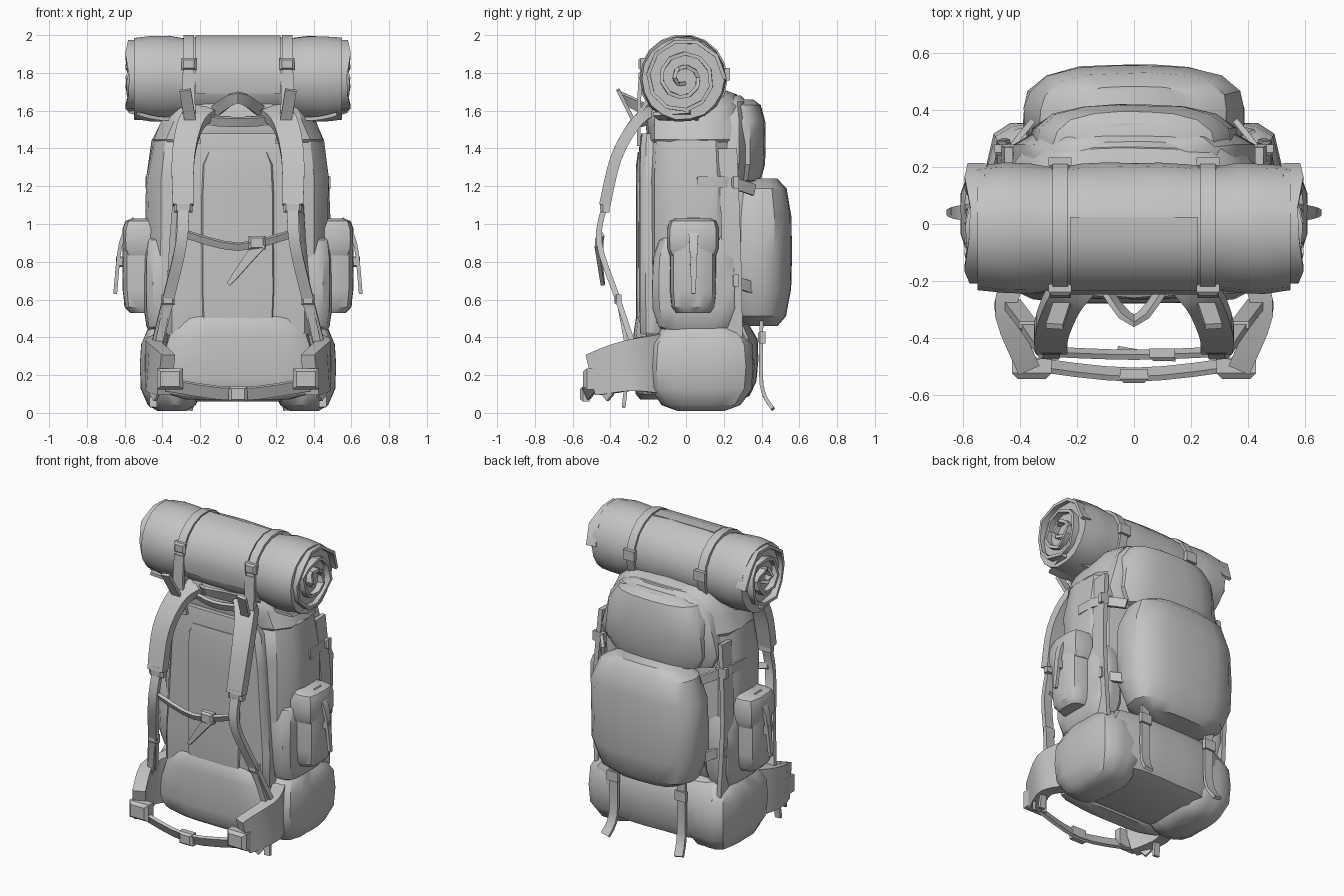
import bpy, bmesh, math, random
from math import sin, cos, pi
from mathutils import Vector

random.seed(4)
cube = bpy.data.objects.get("Cube")
if cube:
    bpy.data.objects.remove(cube, do_unlink=True)

grey = bpy.data.materials.new("grey fabric")
grey.use_nodes = True
grey.diffuse_color = (0.55, 0.55, 0.55, 1)
grey.node_tree.nodes["Principled BSDF"].inputs["Base Color"].default_value = grey.diffuse_color

ACROSS, DEPTH, UP = Vector((1, 0, 0)), Vector((0, 1, 0)), Vector((0, 0, 1))


def skin(name, rings, mirror=False):
    """Bridge rings of points into a capped solid, optionally mirrored to the other side."""
    bm = bmesh.new()
    loops = [[bm.verts.new(point) for point in ring] for ring in rings]
    bm.faces.new(loops[0])
    bm.faces.new(loops[-1])
    for lower, upper in zip(loops, loops[1:]):
        for i in range(len(lower)):
            bm.faces.new((lower[i - 1], lower[i], upper[i], upper[i - 1]))
    bmesh.ops.recalc_face_normals(bm, faces=bm.faces)
    mesh = bpy.data.meshes.new(name)
    bm.to_mesh(mesh)
    bm.free()
    mesh.materials.append(grey)
    part = bpy.data.objects.new(name, mesh)
    bpy.context.collection.objects.link(part)
    bpy.ops.object.select_all(action="DESELECT")
    part.select_set(True)
    bpy.context.view_layer.objects.active = part
    bpy.ops.object.shade_smooth_by_angle(angle=math.radians(35))
    if mirror:
        part.modifiers.new("Mirror", "MIRROR")


def bag(name, bottom, top, width, front, back, taper=0, square=4, plan=4, offset=0, mirror=False,
        levels=7, sides=20):
    """Stuffed fabric volume: rings of rounded plan that close in towards both ends."""
    rings = []
    for level in range(levels):
        u = -cos(pi * level / (levels - 1))
        end = (1 - abs(0.97 * u) ** square) ** (1 / square)
        half_width = width * end * (1 - taper * (u + 1) / 2)
        half_depth = (back - front) / 2 * end
        ring = []
        for i in range(sides):
            a = 2 * pi * (i + 0.5) / sides
            reach = (abs(cos(a)) ** plan + abs(sin(a)) ** plan) ** (-1 / plan)
            reach *= random.uniform(0.985, 1.015)
            ring.append((offset + half_width * cos(a) * reach,
                         (front + back) / 2 + half_depth * sin(a) * reach,
                         (bottom + top) / 2 + (top - bottom) / 2 * u))
        rings.append(ring)
    skin(name, rings, mirror)


def smooth_path(path, steps):
    """Points on a curve that passes through every point of the path."""
    points = []
    for i in range(len(path) - 1):
        b, c = path[i], path[i + 1]
        before, after = path[max(i - 1, 0)], path[min(i + 2, len(path) - 1)]
        for step in range(steps):
            t = step / steps
            bend = (c - before) * t * (1 - t) ** 2 - (after - b) * t * t * (1 - t)
            points.append(b.lerp(c, t * t * (3 - 2 * t)) + bend / 2)
    return points + [path[-1]]


def strap(name, path, width, tip=None, thick=0.02, axis=ACROSS, mirror=False, steps=4):
    """Flat band along a smoothed path; its width lies along the axis and may narrow to the tip."""
    points = smooth_path([Vector(p) for p in path], steps)
    last = len(points) - 1
    rings = []
    for i, point in enumerate(points):
        along = (points[min(i + 1, last)] - points[max(i - 1, 0)]).normalized()
        side = (axis - along * axis.dot(along)).normalized()
        normal = along.cross(side) * thick / 2
        side *= (width + ((tip or width) - width) * i / last) / 2
        rings.append([point + side + normal, point - side + normal,
                      point - side - normal, point + side - normal])
    skin(name, rings, mirror)


def span(name, half, end, middle, width):
    """Slightly tilted band from side to side; end and middle are (y, z)."""
    strap(name, [(-half, *end), (0, *middle), (half, *end)], width, axis=UP - DEPTH / 2)


def buckle(name, centre, size, mirror=True):
    """Small bevelled block."""
    x, y, z = centre
    corners = ((1, 1), (-1, 1), (-1, -1), (1, -1))
    skin(name, [[(x + a * size * k / 2, y + depth * size / 4, z + b * size * k * 0.4) for a, b in corners]
                for depth, k in ((-1, 0.7), (-0.4, 1), (1, 1))], mirror)


# Main volumes; the base has a lobe at each side
bag("bottom_compartment", bottom=0.06, top=0.5, width=0.5, front=-0.2, back=0.38)
bag("bottom_lobe", bottom=0.01, top=0.48, width=0.17, front=-0.2, back=0.36, offset=0.35, mirror=True, square=3)
bag("main_body", bottom=0.4, top=1.52, width=0.485, front=-0.21, back=0.29, square=6)
bag("lid", bottom=1.36, top=1.71, width=0.5, front=-0.21, back=0.31, taper=0.35)
bag("lid_skirt", bottom=1.2, top=1.68, width=0.47, front=0.1, back=0.34, taper=0.3)
bag("lid_pocket", bottom=1.2, top=1.66, width=0.39, front=0.1, back=0.42, taper=0.15, plan=3)
bag("back_pocket", bottom=0.46, top=1.24, width=0.39, front=0.2, back=0.56, plan=3)

# Side pockets, their flaps and webbing
bag("side_sleeve", bottom=0.42, top=0.95, width=0.1, front=-0.18, back=0.29, offset=0.4, mirror=True)
bag("side_pocket", bottom=0.53, top=1, width=0.15, front=-0.085, back=0.16, offset=0.46, mirror=True, square=6)
bag("side_pocket_flap", bottom=0.82, top=1.03, width=0.155, front=-0.1, back=0.175, offset=0.455,
    mirror=True, square=5, plan=6)
strap("side_pocket_strap", [(0.55, 0.04, 1.03), (0.62, 0.04, 0.9), (0.65, 0.04, 0.63)],
      width=0.07, tip=0.02, axis=DEPTH, mirror=True)
buckle("side_pocket_buckle", (0.61, 0.04, 0.8), size=0.07)
strap("side_webbing", [(0.45, 0.25, 0.4), (0.47, 0.24, 0.9), (0.44, 0.22, 1.4)],
      width=0.1, thick=0.03, axis=DEPTH, mirror=True)
for place, height in (("lower", 0.7), ("upper", 1.22)):
    strap(place + "_compression_strap",
          [(0.48, 0.06, height), (0.46, 0.22, height), (0.36, 0.36, height - 0.04)],
          width=0.06, axis=UP, mirror=True)
    buckle(place + "_compression_buckle", (0.45, 0.26, height), size=0.08)

# Padded back
bag("frame_panel", bottom=0.35, top=1.48, width=0.4, front=-0.25, back=-0.1, taper=0.2, square=8, plan=8)
bag("spine_pad", bottom=0.4, top=1.38, width=0.2, front=-0.265, back=-0.15, square=8, plan=8)
bag("lumbar_pad", bottom=0.07, top=0.53, width=0.46, front=-0.28, back=-0.1, taper=0.25)
span("haul_handle", half=0.12, end=(-0.2, 1.6), middle=(-0.34, 1.67), width=0.06)
span("handle_base", half=0.2, end=(-0.2, 1.55), middle=(-0.24, 1.54), width=0.05)

# Shoulder harness, sharing its joints between straps
yoke, pad_end, joint = (0.25, -0.27, 1.53), (0.29, -0.43, 1.1), (0.37, -0.36, 0.6)
strap("shoulder_pad", [(0.18, -0.18, 1.6), yoke, (0.29, -0.37, 1.35), pad_end],
      width=0.14, tip=0.11, thick=0.06, mirror=True)
strap("shoulder_webbing", [pad_end, (0.3, -0.46, 0.9), joint, (0.43, -0.28, 0.36)],
      width=0.06, thick=0.03, mirror=True)
strap("harness_tail", [joint, (0.43, -0.31, 0.3), (0.45, -0.33, 0.03)], width=0.04, mirror=True)
strap("load_lifter", [(0.27, -0.35, 1.4), (0.26, -0.2, 1.66)], width=0.06, mirror=True)
strap("lifter_tail", [yoke, (0.28, -0.36, 1.71)], width=0.06, mirror=True)
buckle("shoulder_buckle", pad_end, size=0.1)
buckle("lower_strap_buckle", joint, size=0.07)

# Chest strap
span("chest_strap", half=0.29, end=(-0.45, 0.95), middle=(-0.46, 0.88), width=0.04)
buckle("chest_buckle", (0.1, -0.46, 0.9), size=0.09, mirror=False)
strap("chest_strap_tail", [(0.12, -0.47, 0.9), (-0.05, -0.44, 0.68)], width=0.07, tip=0.02, axis=UP)

# Hip belt
hip = (0.38, -0.49, 0.2)
strap("hip_pad", [(0.4, -0.14, 0.26), (0.45, -0.3, 0.25), hip],
      width=0.32, tip=0.22, thick=0.08, axis=UP, mirror=True)
buckle("hip_buckle", (0.36, -0.51, 0.18), size=0.14)
span("waist_belt", half=hip[0], end=(-0.49, 0.15), middle=(-0.53, 0.1), width=0.07)
buckle("waist_buckle", (0, -0.535, 0.1), size=0.1, mirror=False)
strap("hip_tail", [hip, (0.45, -0.4, 0.08)], width=0.05, axis=UP, mirror=True)

# Straps under the back pocket
strap("rear_strap", [(0.25, 0.4, 0.5), (0.25, 0.4, 0.15), (0.27, 0.46, 0.02)], width=0.06, mirror=True)
buckle("rear_buckle", (0.25, 0.4, 0.4), size=0.08)

# Bedroll, pinched at its straps, with coiled ends
pinch, radius, length = 0.26, 0.23, 0.55
turn = [2 * pi * i / 18 for i in range(19)]


def around(x, r, angle):
    return Vector((x, r * cos(angle) - 0.015, r * sin(angle) + 1.77))


roll = []
for i in range(13):
    x = length * (i / 6 - 1)
    r = radius - 0.015 * math.exp(-((abs(x) - pinch) / 0.06) ** 2) - 0.01 * (i in (0, 12))
    roll.append([around(x, r * random.uniform(0.98, 1.01), a) for a in turn[1:]])
skin("bedroll", roll)
strap("bedroll_coil", [around(length + 0.012 * sin(2 * i), 0.22 - i / 150, i * 0.6) for i in range(30)],
      width=0.07, mirror=True, steps=1)
strap("roll_strap", [around(pinch, radius - 0.005, a) for a in turn], width=0.055, mirror=True, steps=1)
strap("roll_flap", [around(0, radius - 0.005, a) for a in turn[4:11]], width=0.45, thick=0.015, steps=1)
strap("roll_anchor", [(pinch, -0.24, 1.8), (pinch, -0.25, 1.6), (0.23, -0.25, 1.42)], width=0.07, mirror=True)
strap("roll_loose_edge", [(0.55, -0.08, 1.59), (0.42, -0.04, 1.56), (pinch, 0, 1.56)],
      width=0.2, axis=DEPTH, mirror=True)
buckle("roll_front_buckle", around(pinch, radius, 2.8), size=0.08)
buckle("roll_back_buckle", around(pinch, radius, 0.1), size=0.08)
